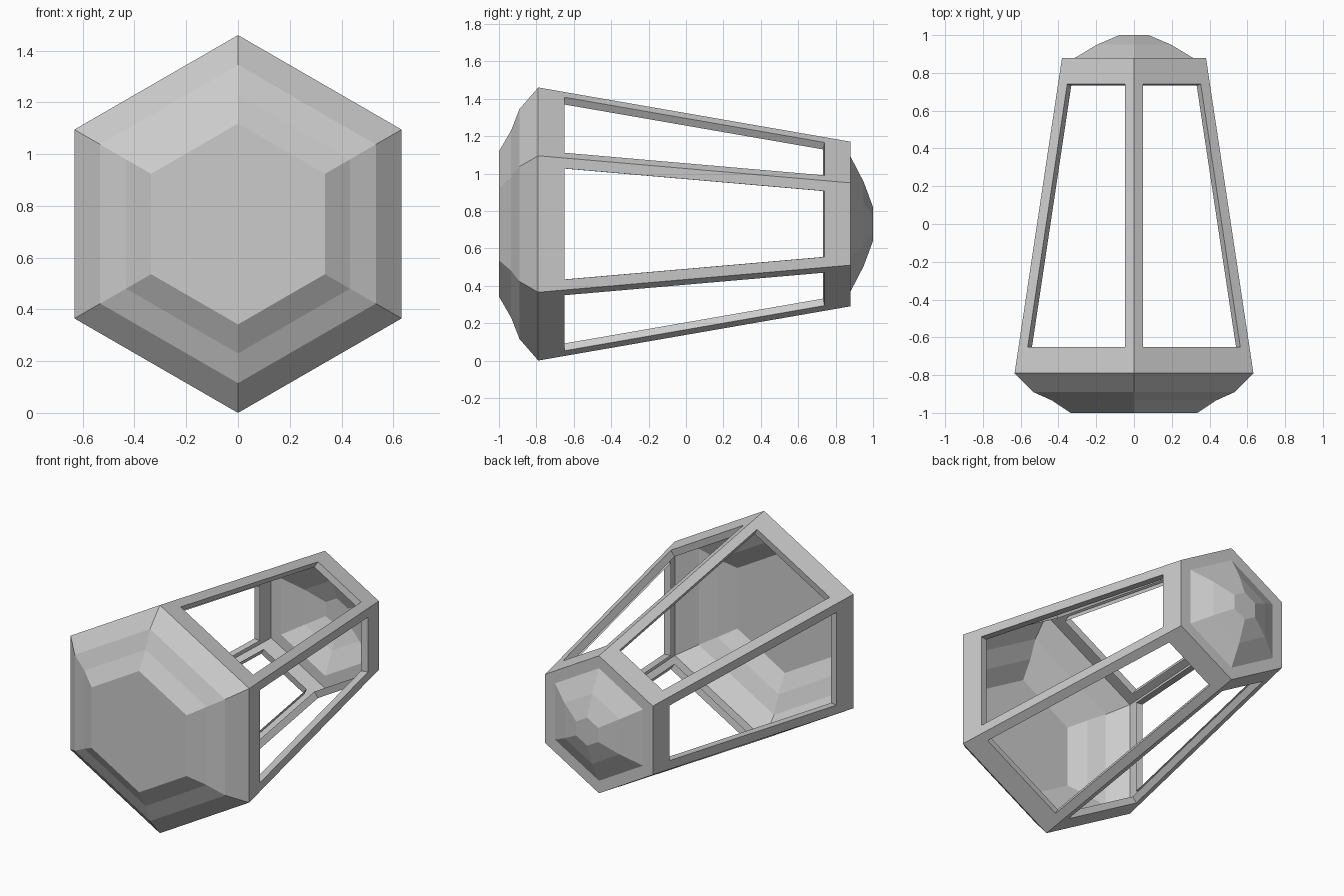
import bpy, bmesh
from math import sin, cos, pi
from mathutils import Vector

if "Cube" in bpy.data.objects:
    bpy.data.objects.remove(bpy.data.objects["Cube"])

CZ = 0.73                     # height of the lantern's axis
Y0, R0 = -0.79, 0.73          # wide end of the cage
Y1, R1 = 0.88, 0.44           # narrow end of the cage
WIN = (-0.65, 0.74)           # window start and end along y
BAR, DEPTH = 0.056, 0.044     # half bar width, window reveal depth


def corner(i, r, y):
    a = pi / 2 + i * pi / 3
    return Vector((r * cos(a), y, CZ + r * sin(a)))


def finish(name, bm):
    bmesh.ops.remove_doubles(bm, verts=bm.verts, dist=1e-5)
    mesh = bpy.data.meshes.new(name)
    bm.to_mesh(mesh)
    bm.free()
    obj = bpy.data.objects.new(name, mesh)
    bpy.context.collection.objects.link(obj)
    return obj


def face(bm, pts):
    return bm.faces.new([bm.verts.new(p) for p in pts])


def hex_shell(name, profile, cap):
    """Six-sided shell through (y, radius) rings, closed at one end."""
    bm = bmesh.new()
    for (ya, ra), (yb, rb) in zip(profile, profile[1:]):
        for i in range(6):
            face(bm, [corner(i, ra, ya), corner(i, rb, yb),
                      corner(i + 1, rb, yb), corner(i + 1, ra, ya)])
    y, r = profile[cap]
    pts = [corner(i, r, y) for i in range(6)]
    face(bm, pts if cap == 0 else pts[::-1])
    bmesh.ops.remove_doubles(bm, verts=bm.verts, dist=1e-5)
    for f in bm.faces:
        f.normal_update()
        if f.normal.dot(f.calc_center_median() - Vector((0, 0, CZ))) < 0:
            f.normal_flip()
    return finish(name, bm)


# Stepped base cap at the front
hex_shell("base_cap", [(-1.0, 0.388), (-0.935, 0.50), (-0.89, 0.615), (Y0, R0)], 0)

# Flat end ring and faceted dome at the back
hex_shell("top_dome", [(Y1, R1), (Y1, 0.36), (0.95, 0.225), (1.0, 0.09)], -1)

# Tapered cage: six panels, each with a recessed open window
bm = bmesh.new()
for i in range(6):
    outer = [corner(i, R0, Y0), corner(i, R1, Y1),
             corner(i + 1, R1, Y1), corner(i + 1, R0, Y0)]
    rim = []
    for y, flip in ((WIN[0], 0), (WIN[1], 0), (WIN[1], 1), (WIN[0], 1)):
        r = R0 + (R1 - R0) * (y - Y0) / (Y1 - Y0)
        a, b = corner(i + flip, r, y), corner(i + 1 - flip, r, y)
        rim.append(a + (b - a).normalized() * BAR)
    n = (outer[1] - outer[0]).cross(outer[3] - outer[0]).normalized()
    mid = sum(outer, Vector()) / 4 - Vector((0, 0, CZ))
    mid.y = 0
    inward = n if n.dot(mid) < 0 else -n
    inner = [p + inward * DEPTH for p in rim]
    for k in range(4):
        j = (k + 1) % 4
        for quad in ([outer[k], outer[j], rim[j], rim[k]],
                     [rim[k], rim[j], inner[j], inner[k]]):
            face(bm, quad if inward != n else quad[::-1])
finish("cage_frame", bm)
